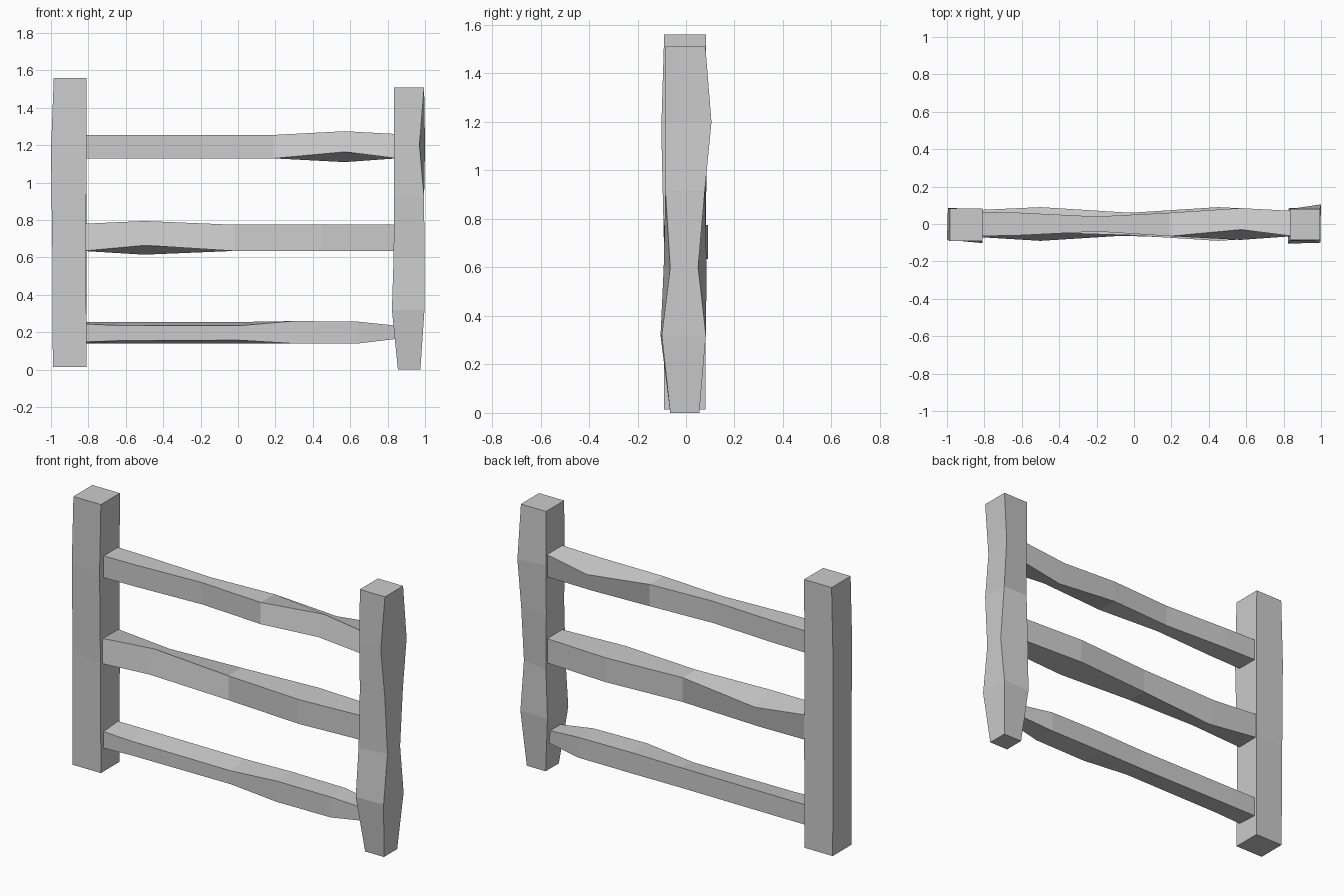
import bpy, bmesh


def loft(name, sections, place):
    """Skin four-cornered sections into a closed, flat-shaded beam."""
    bm = bmesh.new()
    rings = [[bm.verts.new(place(t, a, b)) for a, b in pts] for t, pts in sections]
    for r, s in zip(rings, rings[1:]):
        for i in range(4):
            j = (i + 1) % 4
            bm.faces.new((r[i], r[j], s[j], s[i]))
    bm.faces.new(rings[0][::-1])
    bm.faces.new(rings[-1])
    bmesh.ops.recalc_face_normals(bm, faces=bm.faces)
    me = bpy.data.meshes.new(name)
    bm.to_mesh(me)
    bm.free()
    ob = bpy.data.objects.new(name, me)
    bpy.context.collection.objects.link(ob)
    return ob


def box(a0, a1, b0, b1):
    return [(a0, b0), (a1, b0), (a1, b1), (a0, b1)]


def post(name, sections):
    # corners are (x, y), stacked along z
    return loft(name, sections, lambda t, a, b: (a, b, t))


def rail(name, sections):
    # corners are (y, z), stacked along x
    return loft(name, sections, lambda t, a, b: (t, a, b))


# Left post, nearly straight with slightly worn corners
post("left_post", [
    (0.015, box(-0.99, -0.81, -0.09, 0.08)),
    (0.65, [(-0.993, -0.085), (-0.813, -0.09), (-0.81, 0.082), (-0.993, 0.082)]),
    (1.17, [(-1.0, -0.083), (-0.81, -0.102), (-0.81, 0.08), (-0.995, 0.085)]),
    (1.56, box(-0.985, -0.81, -0.09, 0.083)),
])

# Right post, hewn and tapering at the foot
post("right_post", [
    (0.0, box(0.855, 0.975, -0.065, 0.055)),
    (0.32, [(0.823, -0.105), (0.997, -0.1), (0.997, 0.082), (0.825, 0.082)]),
    (0.6, [(0.832, -0.092), (0.997, -0.065), (0.997, 0.05), (0.832, 0.085)]),
    (0.92, box(0.835, 0.995, -0.085, 0.078)),
    (1.2, [(0.835, -0.087), (0.97, -0.087), (1.0, 0.105), (0.835, 0.08)]),
    (1.51, box(0.835, 0.995, -0.085, 0.08)),
])

# Top rail, slim near the middle and twisted on the right
rail("top_rail", [
    (-0.83, box(-0.065, 0.065, 1.13, 1.255)),
    (-0.6, box(-0.06, 0.06, 1.13, 1.255)),
    (-0.2, box(-0.04, 0.04, 1.13, 1.255)),
    (0.19, box(-0.065, 0.06, 1.13, 1.255)),
    (0.57, [(-0.085, 1.165), (0.04, 1.11), (0.085, 1.22), (-0.03, 1.275)]),
    (0.85, box(-0.065, 0.07, 1.13, 1.26)),
])

# Middle rail, twisted on the left and wide on the right
rail("middle_rail", [
    (-0.83, box(-0.07, 0.075, 0.635, 0.78)),
    (-0.5, [(-0.09, 0.665), (0.045, 0.615), (0.09, 0.745), (-0.045, 0.795)]),
    (-0.02, box(-0.06, 0.06, 0.635, 0.775)),
    (0.45, box(-0.09, 0.09, 0.635, 0.775)),
    (0.85, box(-0.065, 0.07, 0.635, 0.775)),
])

# Bottom rail, front face narrowed on the left, end tapered on the right
rail("bottom_rail", [
    (-0.83, [(-0.065, 0.148), (0.065, 0.14), (0.065, 0.255), (-0.065, 0.245)]),
    (-0.64, [(-0.065, 0.155), (0.065, 0.14), (0.065, 0.255), (-0.065, 0.237)]),
    (0.0, [(-0.065, 0.158), (0.062, 0.14), (0.062, 0.255), (-0.065, 0.235)]),
    (0.3, box(-0.075, 0.065, 0.14, 0.26)),
    (0.64, box(-0.07, 0.065, 0.14, 0.257)),
    (0.85, box(-0.045, 0.045, 0.165, 0.235)),
])
